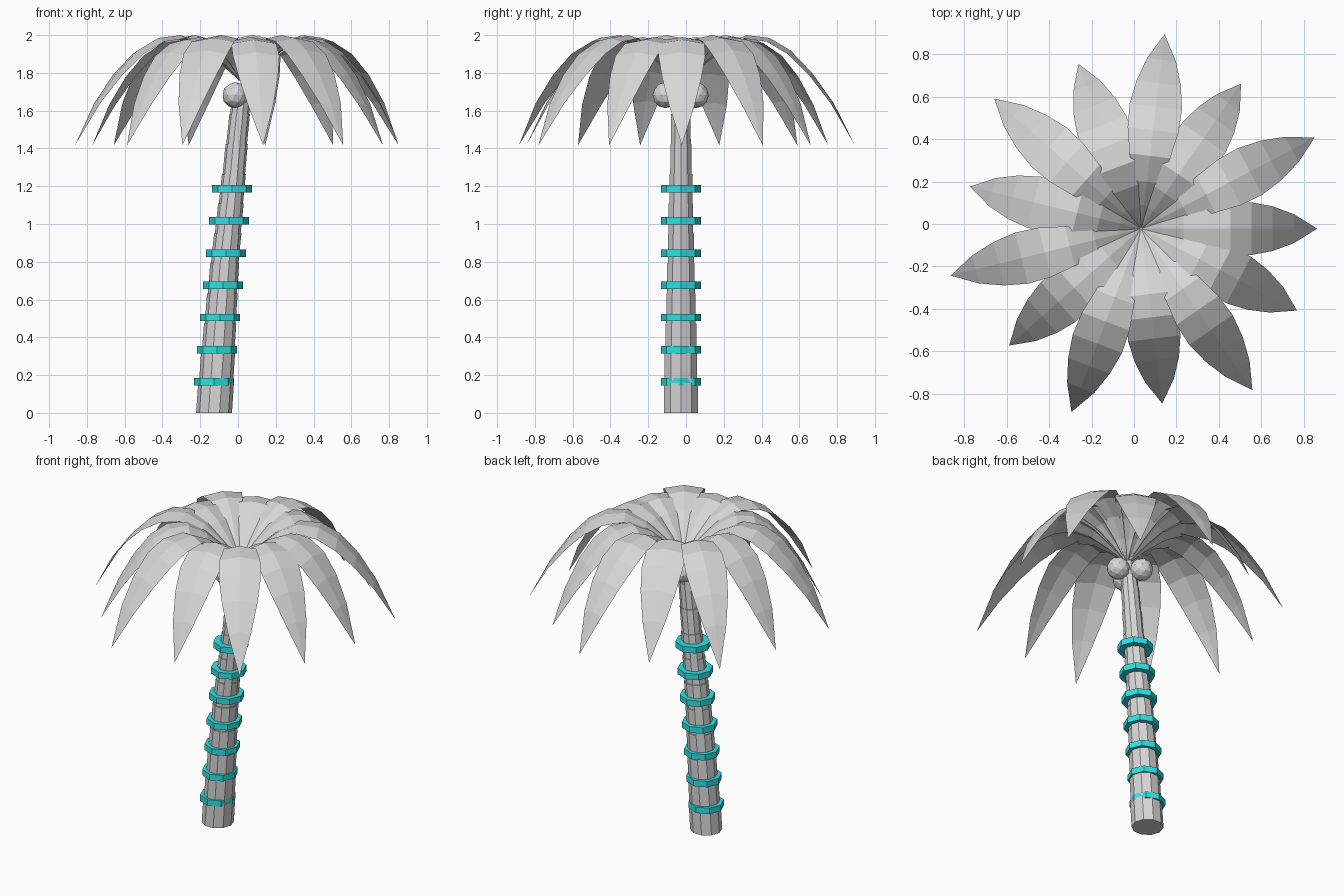
import bpy, bmesh, math
from mathutils import Vector, Matrix

cube = bpy.data.objects.get("Cube")
if cube:
    bpy.data.objects.remove(cube)


def material(name, rgb):
    m = bpy.data.materials.new(name)
    m.use_nodes = True
    color = (*rgb, 1)
    m.diffuse_color = color
    m.node_tree.nodes["Principled BSDF"].inputs["Base Color"].default_value = color
    return m


GREY = material("light grey", (0.68, 0.68, 0.68))
TEAL = material("teal", (0.03, 0.75, 0.77))


def finish(name, bm, mat, recalc=True):
    if recalc:
        bmesh.ops.recalc_face_normals(bm, faces=bm.faces)
    mesh = bpy.data.meshes.new(name)
    bm.to_mesh(mesh)
    bm.free()
    mesh.materials.append(mat)
    obj = bpy.data.objects.new(name, mesh)
    bpy.context.collection.objects.link(obj)
    return obj


def interpolate(table, z):
    for (z0, a), (z1, b) in zip(table, table[1:]):
        if z <= z1:
            return a + (b - a) * (z - z0) / (z1 - z0)
    return table[-1][1]


# Trunk: stacked sections that flare a little at each top
LEAN = [(0, -0.127), (0.4, -0.1), (0.8, -0.07), (1.2, -0.028), (1.5, 0), (1.74, 0.026)]
TRUNK_Y, TRUNK_TOP, SECTIONS, SIDES = -0.027, 1.74, 11, 10

bm = bmesh.new()
rings = []
for i in range(SECTIONS):
    for step, flare in ((0, 0), (1, 0.004)):
        z = TRUNK_TOP * (i + step) / SECTIONS
        radius = 0.095 - 0.049 * z / TRUNK_TOP + flare
        center = Vector((interpolate(LEAN, z), TRUNK_Y, z))
        angles = [math.tau * k / SIDES for k in range(SIDES)]
        rings.append([bm.verts.new(center + radius * Vector((math.cos(a), math.sin(a), 0)))
                      for a in angles])
for low, high in zip(rings, rings[1:]):
    for k in range(SIDES):
        n = (k + 1) % SIDES
        bm.faces.new((low[k], low[n], high[n], high[k]))
bm.faces.new(rings[0][::-1])
bm.faces.new(rings[-1])
finish("trunk", bm, GREY)

# Octagonal bands around the trunk
for i in range(7):
    bm = bmesh.new()
    place = Matrix.Translation((-0.127 + 0.0158 * i, TRUNK_Y, 0.164 + 0.1705 * i))
    bmesh.ops.create_cone(bm, cap_ends=True, segments=8, radius1=0.106, radius2=0.106,
                          depth=0.039, matrix=place)
    finish(f"trunk_band_{i + 1}", bm, TEAL)

# Coconuts under the crown
for i, (x, y) in enumerate([(-0.015, -0.108), (-0.015, 0.052), (0.1, -0.025)]):
    bm = bmesh.new()
    bmesh.ops.create_icosphere(bm, subdivisions=2, radius=0.069,
                               matrix=Matrix.Translation((x, y, 1.682)))
    finish(f"coconut_{i + 1}", bm, GREY)

# Fronds: creased strips that rise out of the centre and droop to a point
# columns: distance from centre, midrib height, half width, drop at the edge
FROND = [(0, 1.735, 0.003, 0), (0.1, 1.845, 0.032, 0.008), (0.2, 1.935, 0.062, 0.014),
         (0.31, 1.99, 0.096, 0.018), (0.42, 1.975, 0.12, 0.02), (0.52, 1.91, 0.124, 0.02),
         (0.62, 1.795, 0.105, 0.016), (0.72, 1.64, 0.068, 0.01)]
TIP = (0.829, 1.417)
COUNT = 13
for i in range(COUNT):
    long_frond = i % 2 == 1
    stretch = 1.113 if long_frond else 1
    lift = 0.01 if long_frond else 0
    bm = bmesh.new()
    rows = []
    for r, z, half, drop in FROND:
        rise = lift * min(1, r / 0.31)
        rows.append([bm.verts.new((r * stretch, side * half, z + rise - drop * abs(side)))
                     for side in (-1, 0, 1)])
    for a, b in zip(rows, rows[1:]):
        for k in (0, 1):
            bm.faces.new((a[k], b[k], b[k + 1], a[k + 1]))
    tip = bm.verts.new((TIP[0] * stretch, 0, TIP[1]))
    for k in (0, 1):
        bm.faces.new((rows[-1][k], tip, rows[-1][k + 1]))
    turn = Matrix.Translation((0.033, -0.022, 0)) @ Matrix.Rotation(math.tau * i / COUNT, 4, "Z")
    bmesh.ops.transform(bm, matrix=turn, verts=bm.verts)
    finish(f"frond_{i + 1}", bm, GREY, recalc=False)
